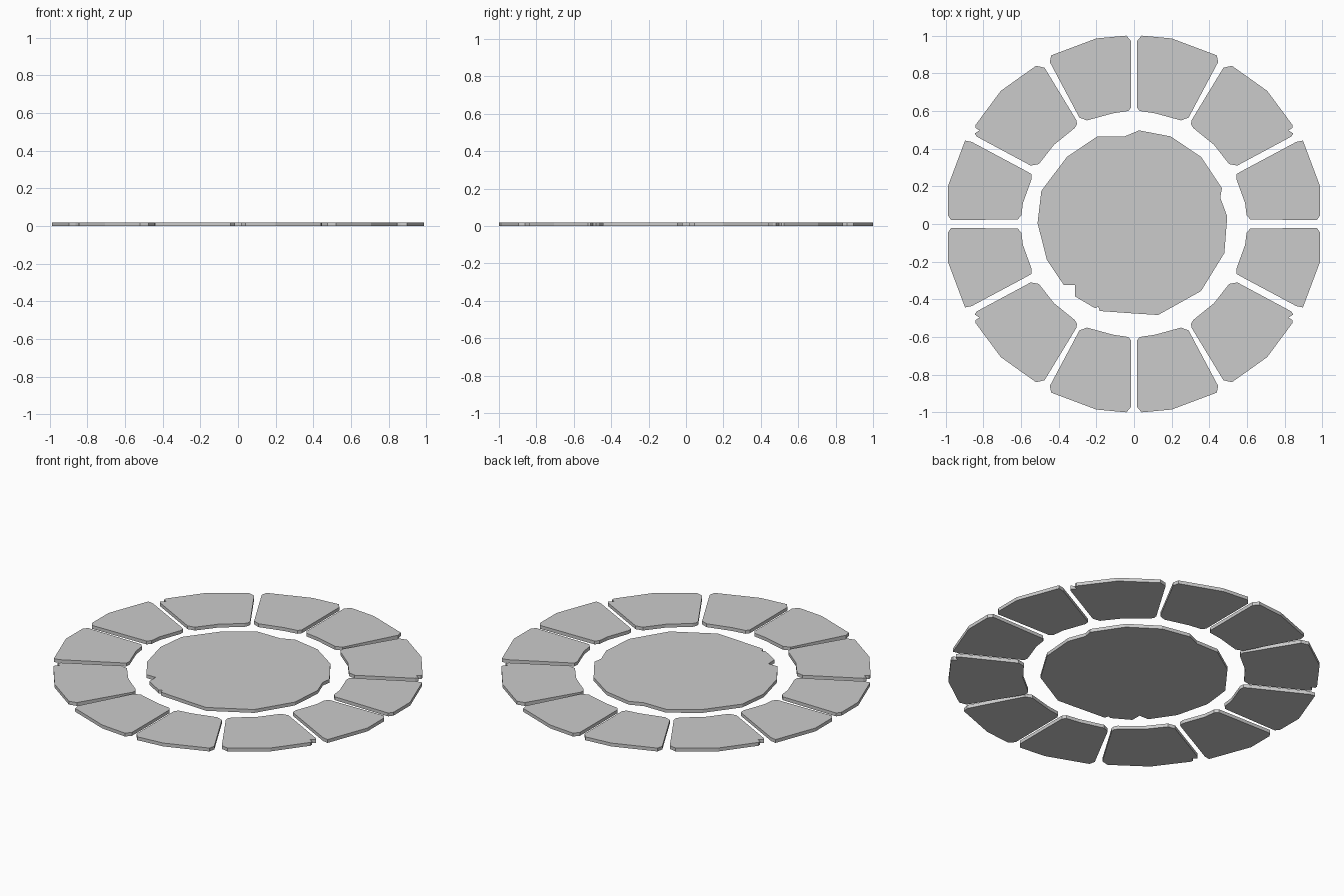
import bpy, bmesh

if "Cube" in bpy.data.objects:
    bpy.data.objects.remove(bpy.data.objects["Cube"])

THICK = 0.02

# Outlines of the three paving stones in one quadrant
INNER_STONE = [(.015, .97), (.04, 1.0), (.2, .985), (.44, .895), (.447, .86),
               (.29, .565), (.25, .55), (.11, .588), (.03, .6), (.015, .62)]
CORNER_STONE = [(.303, .53), (.305, .55), (.475, .83), (.52, .84), (.707, .707),
                (.842, .525), (.842, .51), (.82, .497), (.846, .48), (.835, .464),
                (.548, .31), (.505, .318), (.425, .42), (.314, .51)]
SIDE_STONE = [(.897, .443), (.862, .436), (.57, .28), (.545, .265), (.543, .24),
              (.59, .11), (.598, .045), (.617, .025), (.97, .02), (.988, .045),
              (.988, .2)]
# Chipped round slab in the middle
CENTRE_SLAB = [(.027, .497), (.195, .465), (.356, .356), (.467, .19), (.458, .14),
               (.495, .04), (.48, -.154), (.356, -.356), (.128, -.483),
               (.03, -.477), (-.182, -.462), (-.19, -.438), (-.207, -.447),
               (-.312, -.385), (-.312, -.325), (-.372, -.325), (-.463, -.19),
               (-.512, .005), (-.492, .176), (-.356, .356), (-.195, .465), (-.05, .465)]


def slab(name, outline, sx=1, sy=1):
    """Extrude a flat outline, optionally mirrored, into a thin stone."""
    bm = bmesh.new()
    face = bm.faces.new([bm.verts.new((x * sx, y * sy, 0)) for x, y in outline])
    ext = bmesh.ops.extrude_face_region(bm, geom=[face], use_keep_orig=True)
    for v in ext["geom"]:
        if isinstance(v, bmesh.types.BMVert):
            v.co.z = THICK
    bmesh.ops.recalc_face_normals(bm, faces=bm.faces)
    mesh = bpy.data.meshes.new(name)
    bm.to_mesh(mesh)
    bm.free()
    bpy.context.collection.objects.link(bpy.data.objects.new(name, mesh))


slab("centre_slab", CENTRE_SLAB)

# Ring of twelve stones, mirrored into four quadrants
for sx, xname in ((1, "right"), (-1, "left")):
    for sy, yname in ((1, "back"), (-1, "front")):
        for part, outline in (("inner", INNER_STONE), ("corner", CORNER_STONE),
                              ("side", SIDE_STONE)):
            slab(f"ring_stone_{part}_{yname}_{xname}", outline, sx, sy)
